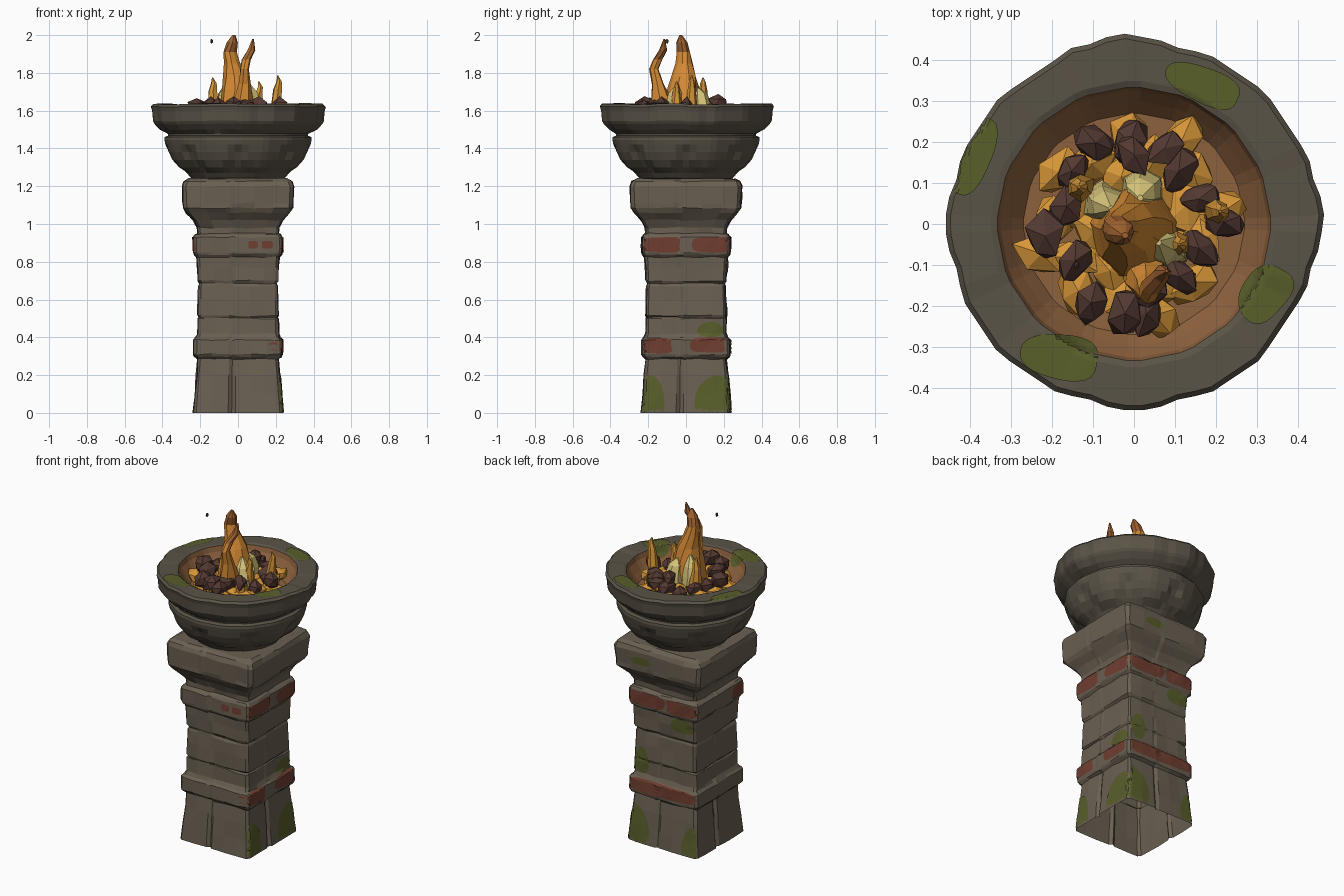
import bpy, bmesh, math, random
from mathutils import Vector
from mathutils.bvhtree import BVHTree

if "Cube" in bpy.data.objects:
    bpy.data.objects.remove(bpy.data.objects["Cube"])

random.seed(4)

def srgb(r, g, b):
    f = lambda c: (c / 255 / 12.92) if c < 10 else ((c / 255 + 0.055) / 1.055) ** 2.4
    return (f(r), f(g), f(b), 1)

def mat(name, *c):
    m = bpy.data.materials.new(name)
    m.diffuse_color = srgb(*c)
    m.use_nodes = True
    m.node_tree.nodes["Principled BSDF"].inputs["Base Color"].default_value = m.diffuse_color
    return m

STONE = mat("pillar stone", 106, 96, 82)
DARK = mat("bowl stone", 90, 83, 71)
MOSS = mat("moss green", 88, 94, 42)
RUST = mat("rust red", 112, 62, 48)
GLOW = mat("warm bowl lining", 142, 98, 62)
COAL = mat("coal brown", 84, 57, 50)
EMBER = mat("ember orange", 214, 150, 56)
FLAME = mat("flame orange", 212, 138, 52)
PALE = mat("pale flame", 214, 196, 122)
TIP = mat("flame tip brown", 160, 98, 48)

def finish(name, bm, *mats):
    bmesh.ops.recalc_face_normals(bm, faces=bm.faces)
    me = bpy.data.meshes.new(name)
    bm.to_mesh(me)
    tree = BVHTree.FromBMesh(bm)
    bm.free()
    for m in mats:
        me.materials.append(m)
    ob = bpy.data.objects.new(name, me)
    bpy.context.collection.objects.link(ob)
    return tree

def skin(bm, rings, rule=None):
    """Join closed rings of points with quads; rule(row) picks the material."""
    vs = [[bm.verts.new(p) for p in r] for r in rings]
    n = len(vs[0])
    for k in range(len(vs) - 1):
        for i in range(n):
            j = (i + 1) % n
            f = bm.faces.new((vs[k][i], vs[k][j], vs[k + 1][j], vs[k + 1][i]))
            if rule:
                f.material_index = rule(k)
    return vs

# Square pillar: base, two bands, shaft and flared capital
profile = [(0, .238), (.1, .23), (.2, .222), (.285, .214), (.297, .229), (.31, .235), (.385, .234),
           (.4, .222), (.42, .214), (.5, .213), (.505, .207), (.515, .213), (.6, .212), (.67, .209), (.685, .204),
           (.7, .212), (.77, .216), (.825, .219), (.838, .231), (.85, .235), (.93, .235), (.942, .226), (.95, .214),
           (.98, .217), (1.02, .238), (1.06, .274), (1.085, .29), (1.11, .292), (1.2, .296), (1.225, .286), (1.24, .262)]
US = [-.93, -.6, -.22, -.14, -.06, .3, .65, .93]
rings = []
for z, h in profile:
    ring = []
    for s in range(4):
        a = s * math.pi / 2
        for k, u in enumerate(US):
            d = h + random.uniform(-.004, .004)
            if k == 3 and z < .29:                       # split down the middle of the base
                d -= .012
            if k in (0, 7):                              # worn corners
                d -= random.uniform(0, .006)
            x, y = u * h, -d
            ring.append((x * math.cos(a) - y * math.sin(a), x * math.sin(a) + y * math.cos(a),
                         max(0, z + (random.uniform(-.004, .004) if z else 0))))
    rings.append(ring)
bm = bmesh.new()
vs = skin(bm, rings)
bm.faces.new(vs[-1])
pillar = finish("pillar", bm, STONE)

# Round bowl with petals, chipped rim and warm lining
SEG = 64
rows = [(1.225, .23), (1.245, .25), (1.27, .285), (1.3, .318), (1.34, .348), (1.38, .367), (1.42, .378), (1.445, .384),
        (1.46, .388), (1.468, .37), (1.478, .372), (1.5, .405), (1.53, .434), (1.545, .443), (1.6, .448), (1.622, .454),
        (1.635, .442), (1.635, .35), (1.63, .334), (1.6, .326), (1.56, .3), (1.52, .27), (1.515, .1)]
chip = [random.uniform(-.006, .006) for _ in range(16)]
rings = []
for k, (z, r) in enumerate(rows):
    ring = []
    for i in range(SEG):
        a = 2 * math.pi * (i + .5) / SEG
        d = (a % (math.pi / 8)) - math.pi / 16
        q = r * (math.cos(math.pi / 16) / math.cos(d)) * 1.01
        if 1.26 < z < 1.45:                              # raised petals, rounded at the bottom
            t = abs((a % (math.pi / 4)) - math.pi / 8) / (math.pi / 8)
            w = .93 * math.sqrt(max(0, 1 - ((1.45 - z) / .18) ** 2))
            q += .006 if t < w else -.014
        if 11 <= k <= 16:                                # worn rim blocks
            c = (a + math.pi / 4) % (math.pi / 2) - math.pi / 4
            q += chip[i * 16 // SEG] + (.006 if abs(c) < .19 else -.003)
        dz = chip[(i * 16 // SEG + 5) % 16] * .5 if 10 < k < 18 else 0
        ring.append((q * math.cos(a), q * math.sin(a), z + dz))
    rings.append(ring)
bm = bmesh.new()
vs = skin(bm, rings, lambda k: 1 if k >= 18 else 0)
bm.faces.new(vs[0])
bm.faces.new(vs[-1]).material_index = 1
bowl = finish("bowl", bm, DARK, GLOW)

def patch(name, tree, origin, n, u, v, ru, rv, m, power=2):
    """Thin plate draped on a surface: a rounded blob projected against n."""
    n, u, v, o = Vector(n), Vector(u), Vector(v), Vector(origin)
    bm = bmesh.new()
    old = None
    R, N = 9, 28
    for k in range(R + 1):
        row = []
        for i in range(N):
            a = 2 * math.pi * i / N
            c, s = math.cos(a), math.sin(a)
            f = k / R / (abs(c) ** power + abs(s) ** power) ** (1 / power) * (1 + .05 * math.sin(3 * a + ru * 50))
            p = o + u * (c * f * ru) + v * (s * f * rv)
            hit = tree.ray_cast(p + n, -n)[0]
            row.append(bm.verts.new(hit + n * .004) if hit and (hit - o).dot(n) > -.12 else None)
        if old:
            for i in range(N):
                q = (old[i], old[(i + 1) % N], row[(i + 1) % N], row[i])
                if all(q):
                    bm.faces.new(q)
        old = row
    for vert in [w for w in bm.verts if not w.link_faces]:
        bm.verts.remove(vert)
    finish(name, bm, m)

def wall(name, side, along, z, ru, rv, m, power=2):
    """Patch on a pillar wall; along is the x or y coordinate on that wall."""
    n = {"front": (0, -1, 0), "back": (0, 1, 0), "right": (1, 0, 0), "left": (-1, 0, 0)}[side]
    u = (1, 0, 0) if n[0] == 0 else (0, 1, 0)
    o = Vector(n) * .23 + Vector(u) * along + Vector((0, 0, z))
    patch(name, pillar, o, n, u, (0, 0, 1), ru, rv, m, power)

# Rusty paint left on the bands
for side, along, z, ru in [("right", -.13, .89, .1), ("right", .13, .89, .095), ("right", -.16, .355, .085),
                           ("right", .115, .36, .09), ("back", .1, .89, .12), ("back", -.13, .89, .1),
                           ("back", 0, .355, .22), ("left", -.17, .89, .06), ("front", .08, .89, .025),
                           ("front", .155, .89, .03)]:
    wall("rust_patch", side, along, z, ru, .04 if ru > .05 else .02, RUST, 5)

# Moss on the pillar walls
for side, along, z, ru, rv in [("right", -.21, .04, .1, .16), ("right", .15, .05, .1, .15), ("right", .13, .44, .07, .04),
                               ("back", .2, .04, .11, .2), ("back", -.2, .03, .07, .14), ("back", .15, .5, .05, .08),
                               ("back", -.13, .78, .08, .045), ("back", .1, 1.15, .07, .025)]:
    wall("moss_patch", side, along, z, ru, rv, MOSS)

# Moss on the rim
for x, y, ru, rv, turn in [(.17, .34, .095, .043, -.4), (-.39, .17, .1, .042, 1.25), (.32, -.17, .075, .055, .9),
                           (-.18, -.325, .095, .055, -.15)]:
    c, s = math.cos(turn), math.sin(turn)
    patch("rim_moss", bowl, (x, y, 1.63), (0, 0, 1), (c, s, 0), (-s, c, 0), ru, rv, MOSS, 2.6)

def rock(bm, p, size, flat=1.0):
    vs = bmesh.ops.create_icosphere(bm, subdivisions=1, radius=1)["verts"]
    turn = random.uniform(0, 6)
    for v in vs:
        w = v.co * size * random.uniform(.78, 1.15)
        w = Vector((w.x * 1.2, w.y * .85, w.z * flat))
        c, s = math.cos(turn), math.sin(turn)
        v.co = Vector((w.x * c - w.y * s, w.x * s + w.y * c, w.z)) + Vector(p)

# Glowing ember bed and dark coals
bm = bmesh.new()
for i in range(26):
    a, r = i * 2.4, .24 * math.sqrt((i + .5) / 26)
    rock(bm, (r * math.cos(a), r * math.sin(a), 1.555), .062, .7)
finish("ember_bed", bm, EMBER)
bm = bmesh.new()
for i in range(15):
    a, r = i * 2 * math.pi / 15 + random.uniform(-.1, .1), random.choice((.17, .2, .22))
    rock(bm, (r * math.cos(a), r * math.sin(a), 1.6 + random.uniform(-.02, .025)), random.uniform(.044, .06))
rock(bm, (.03, -.22, 1.6), .055)
rock(bm, (0, .17, 1.64), .05)
finish("coals", bm, COAL)

def flame(name, pts, colours, rule=lambda z: 0, n=7):
    """Tapered tongue through (x, y, z, radius) points."""
    bm = bmesh.new()
    rings = [[(x + r * math.cos(2 * math.pi * i / n + z) * random.uniform(.88, 1.1),
               y + r * math.sin(2 * math.pi * i / n + z) * random.uniform(.88, 1.1), z)
              for i in range(n)] for x, y, z, r in pts]
    vs = skin(bm, rings, lambda k: rule(pts[k][2]))
    bm.faces.new(vs[0])
    bm.faces.new(vs[-1]).material_index = rule(9)
    finish(name, bm, *colours)

# Main fire and side tongues
flame("main_flame", [(0, -.01, 1.54, .12), (0, -.02, 1.64, .105), (0, -.015, 1.71, .085), (-.01, -.01, 1.78, .065),
                     (-.03, -.01, 1.85, .046), (-.045, -.01, 1.91, .036), (-.03, -.02, 1.96, .03), (-.022, -.028, 2.0, .008)],
      (FLAME, TIP), lambda z: 1 if z > 1.9 else 0, 9)
flame("curling_flame", [(.02, -.12, 1.55, .05), (.03, -.13, 1.66, .055), (.035, -.15, 1.74, .036), (.035, -.17, 1.82, .024),
                        (.045, -.15, 1.87, .026), (.07, -.12, 1.92, .022), (.08, -.115, 1.98, .004)],
      (FLAME, TIP), lambda z: 1 if z > 1.86 else 0)
for x, y, h, r in [(.21, .03, 1.785, .03), (-.135, .09, 1.775, .032), (.11, -.05, 1.755, .03), (.13, -.14, 1.66, .03)]:
    flame("side_tongue", [(x * .93, y, 1.54, r), (x * .96, y, 1.62, r * 1.1), (x, y, h - .07, r * .75),
                          (x + .008, y, h - .03, r * .5), (x, y, h, r * .1)], (EMBER,), n=6)
for x, y, h in [(-.075, .05, 1.75), (.08, -.06, 1.74), (.02, .085, 1.72)]:
    flame("pale_tongue", [(x, y, 1.54, .06), (x, y, 1.63, .05), (x * .9, y * .9, 1.69, .038), (x * .75, y * .75, h, .008)],
          (PALE,), n=6)

# Floating spark
bm = bmesh.new()
rock(bm, (-.14, -.1, 1.967), .009, 1.6)
finish("spark", bm, COAL)
